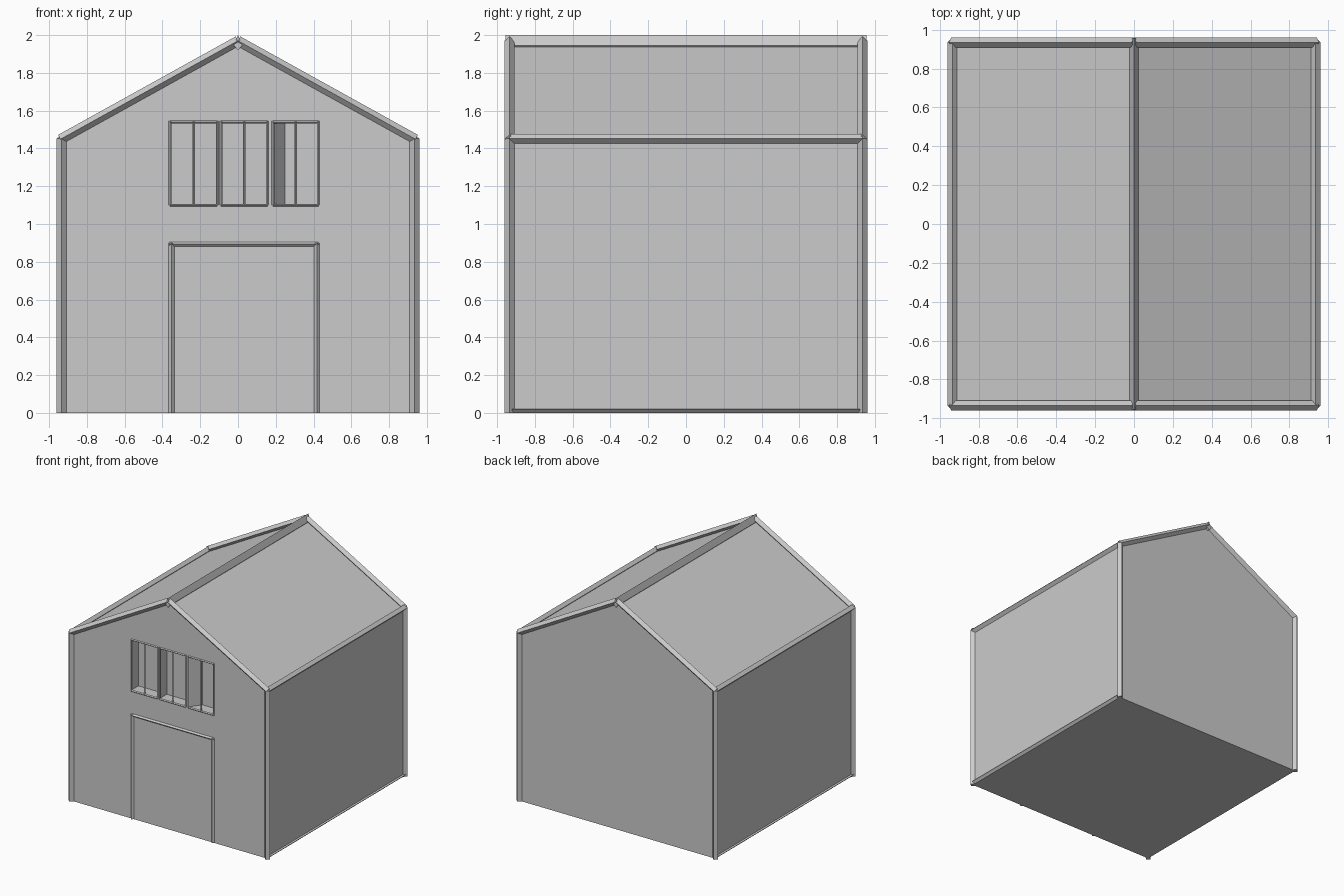
import bpy, bmesh
from mathutils import Vector, Matrix

cube = bpy.data.objects.get("Cube")
if cube:
    bpy.data.objects.remove(cube, do_unlink=True)

grey = bpy.data.materials.new("light grey")
grey.use_nodes = True
GREY = (0.6, 0.6, 0.6, 1)
grey.diffuse_color = GREY
grey.node_tree.nodes["Principled BSDF"].inputs["Base Color"].default_value = GREY

E = 0.935          # wall plane
EAVE, RIDGE = 1.452, 1.97


def finish(name, bm):
    bmesh.ops.recalc_face_normals(bm, faces=bm.faces)
    mesh = bpy.data.meshes.new(name)
    bm.to_mesh(mesh)
    bm.free()
    mesh.materials.append(grey)
    ob = bpy.data.objects.new(name, mesh)
    bpy.context.collection.objects.link(ob)
    return ob


def prism(name, points, axis, lo, hi):
    """Extrude a 2D outline along y (points are x, z) or z (points are x, y)."""
    bm = bmesh.new()
    place = (lambda u, v, t: (u, t, v)) if axis == "y" else (lambda u, v, t: (u, v, t))
    face = bm.faces.new([bm.verts.new(place(u, v, lo)) for u, v in points])
    new = bmesh.ops.extrude_face_region(bm, geom=[face])["geom"]
    shift = Vector(place(0, 0, hi - lo))
    bmesh.ops.translate(bm, vec=shift, verts=[g for g in new if isinstance(g, bmesh.types.BMVert)])
    return finish(name, bm)


def bar(name, a, b, r):
    """Four-sided trim rod from a to b, set on its edge."""
    a, b = Vector(a), Vector(b)
    d = b - a
    turn = Matrix() if abs(d.z) > 0.99 * d.length else d.to_track_quat("Z", "Y").to_matrix().to_4x4()
    bm = bmesh.new()
    bmesh.ops.create_cone(bm, cap_ends=True, segments=4, radius1=r, radius2=r, depth=d.length,
                          matrix=Matrix.Translation((a + b) / 2) @ turn)
    return finish(name, bm)


# Solid house body, with the roof panels set a little below the trim
body = prism("house_body", [(-E, 0), (E, 0), (E, 1.43), (0, 1.945), (-E, 1.43)], "y", -E, E)

# Recessed window openings, the last with one splayed side
units = [(-0.36, -0.11, 0), (-0.09, 0.155, 0), (0.185, 0.425, 0.065)]
for i, (x0, x1, splay) in enumerate(units):
    cutter = prism(f"window_cutter_{i}", [(x0, -1), (x1, -1), (x1, -0.84), (x0 + splay, -0.84),
                                          (x0, -0.93)], "z", 1.105, 1.54)
    cutter.hide_render = True
    cutter.hide_viewport = True
    cut = body.modifiers.new("window", "BOOLEAN")
    cut.operation = "DIFFERENCE"
    cut.solver = "EXACT"
    cut.object = cutter
bpy.context.view_layer.objects.active = body
for m in list(body.modifiers):
    bpy.ops.object.modifier_apply(modifier=m.name)
for ob in [o for o in bpy.data.objects if o.name.startswith("window_cutter")]:
    bpy.data.objects.remove(ob, do_unlink=True)

# Window frames and mullions
for i, (x0, x1, _) in enumerate(units):
    mid = (x0 + x1) / 2
    for part, x in (("left", x1), ("mullion", mid), ("right", x0)):
        bar(f"window_{i}_{part}", (x, -E, 1.1), (x, -E, 1.545), 0.007)
    for part, z in (("sill", 1.1), ("head", 1.54)):
        bar(f"window_{i}_{part}", (x0, -E, z), (x1, -E, z), 0.007)

# Door frame
for side, x in (("left", 0.417), ("right", -0.352)):
    bar(f"door_jamb_{side}", (x, -E, 0), (x, -E, 0.9), 0.015)
bar("door_head", (-0.362, -E, 0.893), (0.427, -E, 0.893), 0.012)

# Corner posts, gable trim, eaves and side sills
for sx, side in ((1, "left"), (-1, "right")):
    for sy, end in ((-1, "front"), (1, "back")):
        bar(f"corner_post_{end}_{side}", (sx * E, sy * E, 0), (sx * E, sy * E, EAVE), 0.026)
        bar(f"gable_trim_{end}_{side}", (sx * (E + 0.005), sy * E, EAVE - 0.003),
            (0, sy * E, RIDGE), 0.026)
    bar(f"eave_{side}", (sx * E, -E, EAVE), (sx * E, E, EAVE), 0.025)
    prism(f"side_sill_{side}", [(sx * 0.92, 0), (sx * E, 0), (sx * 0.955, 0.02), (sx * 0.92, 0.02)],
          "y", -0.92, 0.92)

# Ridge beam with a kite section
prism("ridge_beam", [(0, 2.0), (0.022, 1.945), (0, 1.92), (-0.022, 1.945)], "y", -0.955, 0.955)
